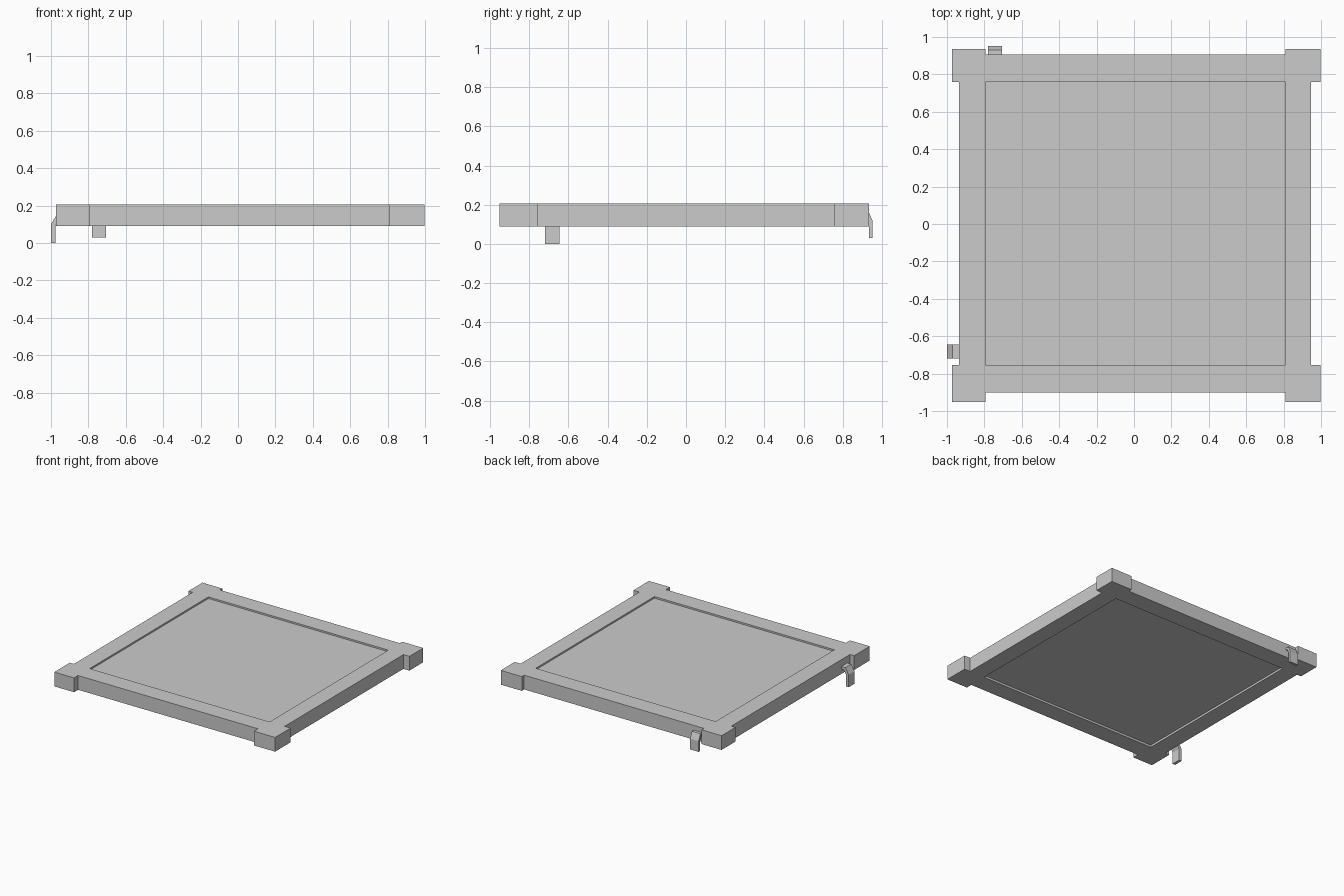
import bpy, bmesh

if "Cube" in bpy.data.objects:
    bpy.data.objects.remove(bpy.data.objects["Cube"])

Z0, Z1 = 0.09, 0.205
X_IN, Y_IN = (-0.795, 0.81), (-0.755, 0.758)      # panel opening
X_SIDE, Y_SIDE = (-0.935, 0.945), (-0.902, 0.905)  # rail outer faces
X_OUT, Y_OUT = (-0.972, 0.998), (-0.953, 0.935)    # corner block outer faces


def box(name, x, y, z):
    bm = bmesh.new()
    bmesh.ops.create_cube(bm, size=1)
    for v in bm.verts:
        v.co = [r[0] if c < 0 else r[1] for r, c in zip((x, y, z), v.co)]
    return finish(name, bm)


def finish(name, bm):
    bmesh.ops.recalc_face_normals(bm, faces=bm.faces)
    me = bpy.data.meshes.new(name)
    bm.to_mesh(me)
    bm.free()
    ob = bpy.data.objects.new(name, me)
    bpy.context.collection.objects.link(ob)
    return ob


# Frame: one welded shell of rails and corner blocks around the opening
xs = (X_OUT[0], X_SIDE[0], X_IN[0], X_IN[1], X_SIDE[1], X_OUT[1])
ys = (Y_OUT[0], Y_SIDE[0], Y_IN[0], Y_IN[1], Y_SIDE[1], Y_OUT[1])
bm = bmesh.new()
for i in range(5):
    for j in range(5):
        centre = (i == 2 and j == 2)
        notch = (i == 2 and j in (0, 4)) or (j == 2 and i in (0, 4))
        if not (centre or notch):
            bm.faces.new([bm.verts.new((xs[a], ys[b], Z0)) for a, b in
                          ((i, j), (i + 1, j), (i + 1, j + 1), (i, j + 1))])
bmesh.ops.remove_doubles(bm, verts=bm.verts, dist=1e-5)
ext = bmesh.ops.extrude_face_region(bm, geom=bm.faces[:], use_keep_orig=True)
top = [g for g in ext["geom"] if isinstance(g, bmesh.types.BMVert)]
bmesh.ops.translate(bm, verts=top, vec=(0, 0, Z1 - Z0))
bmesh.ops.dissolve_limit(bm, angle_limit=0.01, verts=bm.verts, edges=bm.edges)
finish("frame", bm)

# Panel recessed slightly from both faces
box("panel", X_IN, Y_IN, (Z0 + 0.017, Z1 - 0.013))


def clip(name, axis, span, wall, bend, tip, bottom, top, t):
    """Bent strip: leaves the rail flat, slopes out, then hangs down."""
    s = 1 if tip > wall else -1
    knee = top - 0.05
    prof = [(wall, top), (bend, top), (tip, knee), (tip, bottom),
            (tip - s * t, bottom), (tip - s * t, knee - 0.005),
            (bend - s * t * 0.6, top - t), (wall, top - t)]
    bm = bmesh.new()
    rings = [[bm.verts.new((o, w, z) if axis == 'x' else (w, o, z)) for o, z in prof]
             for w in span]
    bm.faces.new(rings[0])
    bm.faces.new(rings[1])
    for k in range(len(prof)):
        n = (k + 1) % len(prof)
        bm.faces.new((rings[0][k], rings[0][n], rings[1][n], rings[1][k]))
    finish(name, bm)


# Hanging clips on the left and back rails
clip("left_clip", 'x', (-0.72, -0.645), X_SIDE[0], -0.97, -1.0, 0.0, 0.15, 0.023)
clip("back_clip", 'y', (-0.78, -0.705), Y_SIDE[1], 0.931, 0.953, 0.03, 0.167, 0.018)
